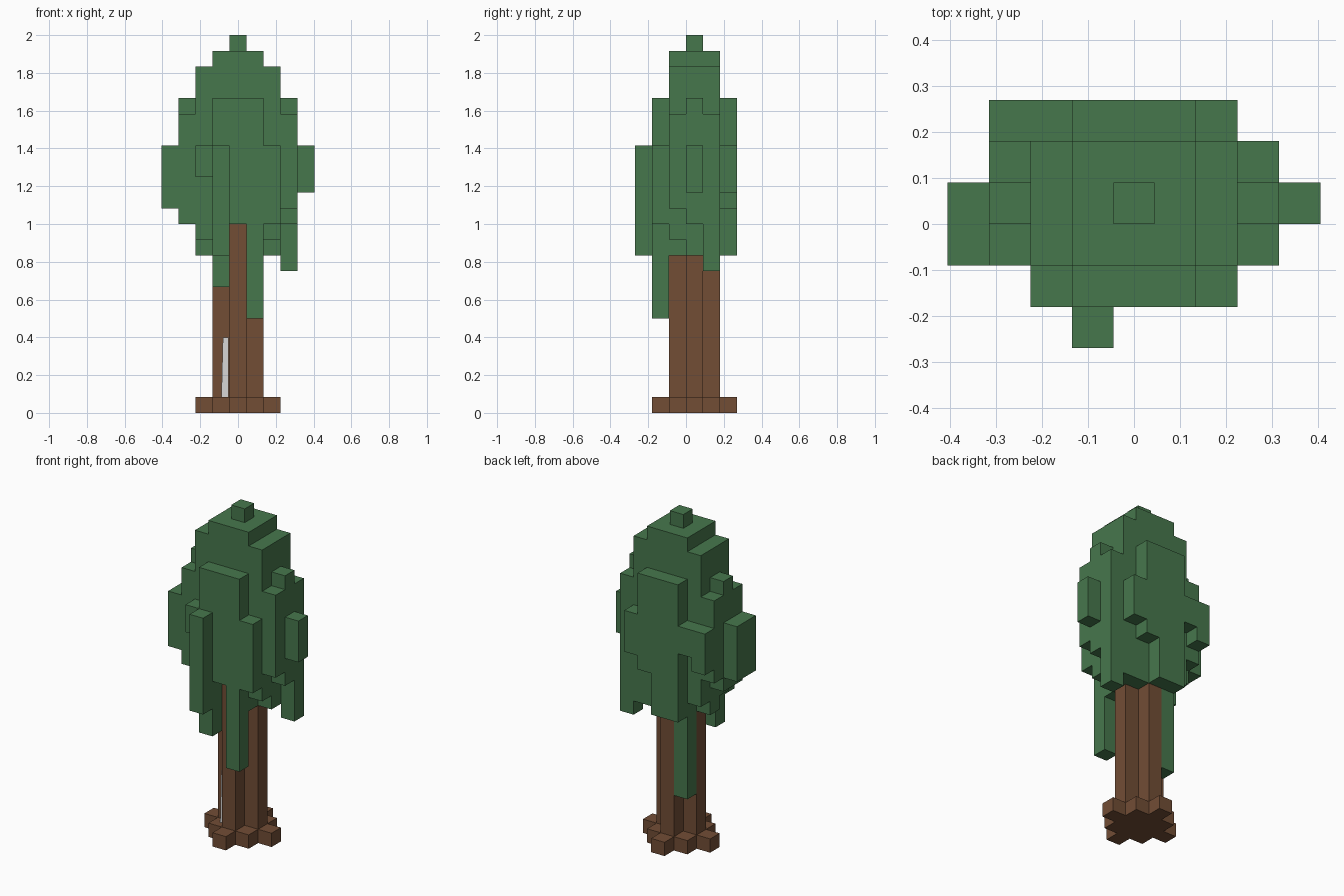
import bpy
import bmesh
from mathutils import Vector

cube = bpy.data.objects.get("Cube")
if cube:
    bpy.data.objects.remove(cube, do_unlink=True)

WIDTH = 0.09          # voxel size across
HEIGHT = 2 / 24       # voxel size upward


def material(name, color):
    mat = bpy.data.materials.new(name)
    mat.use_nodes = True
    mat.diffuse_color = (*color, 1)
    shader = next(n for n in mat.node_tree.nodes if n.type == 'BSDF_PRINCIPLED')
    shader.inputs["Base Color"].default_value = (*color, 1)
    shader.inputs["Roughness"].default_value = 0.9
    return mat


leaf_green = material("leaf green", (0.062, 0.185, 0.073))
bark_brown = material("bark brown", (0.168, 0.075, 0.036))
pale_grey = material("pale grey", (0.68, 0.68, 0.68))


def block(cells, columns, rows, bottom, top):
    """Fill a box of voxels; columns and rows are inclusive index pairs."""
    for i in range(columns[0], columns[1] + 1):
        for j in range(rows[0], rows[1] + 1):
            cells.update((i, j, k) for k in range(bottom, top))


def post(cells, column, row, bottom, top):
    block(cells, (column, column), (row, row), bottom, top)


def add_mesh(name, bm, mat):
    mesh = bpy.data.meshes.new(name)
    bm.to_mesh(mesh)
    bm.free()
    mesh.materials.append(mat)
    obj = bpy.data.objects.new(name, mesh)
    bpy.context.collection.objects.link(obj)
    return obj


def voxel_object(name, cells, solid, mat):
    """Skin the cells with outer faces only, then merge flat areas."""
    bm = bmesh.new()
    for cell in cells:
        for axis in range(3):
            for side in (-1, 1):
                step = [0, 0, 0]
                step[axis] = side
                if tuple(c + s for c, s in zip(cell, step)) in solid:
                    continue
                u, v = (axis + 1) % 3, (axis + 2) % 3
                corners = []
                for a, b in ((0, 0), (1, 0), (1, 1), (0, 1)):
                    p = list(cell)
                    p[axis] += side > 0
                    p[u] += a
                    p[v] += b
                    corners.append(bm.verts.new(
                        ((p[0] - 0.5) * WIDTH, p[1] * WIDTH, p[2] * HEIGHT)))
                bm.faces.new(corners if side > 0 else corners[::-1])
    bmesh.ops.remove_doubles(bm, verts=bm.verts[:], dist=0.001)
    bmesh.ops.dissolve_limit(bm, angle_limit=0.01,
                             verts=bm.verts[:], edges=bm.edges[:])
    return add_mesh(name, bm, mat)


# Roots: a one-voxel-high diamond
roots = set()
for i in range(-2, 3):
    reach = 2 - abs(i)
    block(roots, (i, i), (-reach, reach), 0, 1)

# Trunk: plus-shaped column, taller at the front
trunk = set()
block(trunk, (-1, 1), (0, 0), 1, 10)
block(trunk, (0, 0), (0, 1), 1, 10)
block(trunk, (0, 0), (-1, 0), 1, 12)

# Crown core, shoulders and tip
crown = set()
block(crown, (-1, 1), (-1, 1), 10, 23)
block(crown, (-2, 2), (-1, 1), 11, 22)
post(crown, 0, 0, 23, 24)
for i in (-2, 2):
    post(crown, i, 0, 10, 12)
post(crown, 2, 1, 10, 12)

# Front foliage with hanging strands
block(crown, (-1, 1), (-2, -2), 12, 20)
post(crown, -1, -2, 8, 12)
post(crown, 1, -2, 6, 12)
post(crown, 2, -2, 12, 17)
post(crown, -2, -2, 15, 17)
post(crown, -1, -3, 10, 17)

# Back foliage
block(crown, (-1, 1), (2, 2), 13, 20)
block(crown, (-1, 0), (2, 2), 10, 13)
post(crown, 2, 2, 14, 17)
post(crown, -2, 2, 15, 17)
post(crown, -3, 2, 14, 17)
post(crown, -1, 1, 4, 10)

# Side foliage, left then right
post(crown, 3, -1, 13, 19)
post(crown, 3, 0, 12, 20)
post(crown, 3, 1, 9, 19)
post(crown, 4, 0, 14, 17)
post(crown, -3, -1, 12, 19)
post(crown, -3, 0, 12, 20)
post(crown, -3, 1, 13, 19)
block(crown, (-4, -4), (-1, 0), 13, 17)

crown -= trunk
solid = roots | trunk | crown
voxel_object("roots", roots, solid, bark_brown)
voxel_object("trunk", trunk, solid, bark_brown)
voxel_object("crown", crown, solid, leaf_green)

# Thin pale slat leaning in the front notch of the trunk
bm = bmesh.new()
bmesh.ops.create_cube(bm, size=1)
for v in bm.verts:
    lean = 0.008 if v.co.z > 0 and v.co.x < 0 else 0
    v.co = Vector((-0.069 + v.co.x * 0.038 + lean,
                   -0.03 + v.co.y * 0.03,
                   HEIGHT + (v.co.z + 0.5) * 0.317))
add_mesh("leaning_slat", bm, pale_grey)
